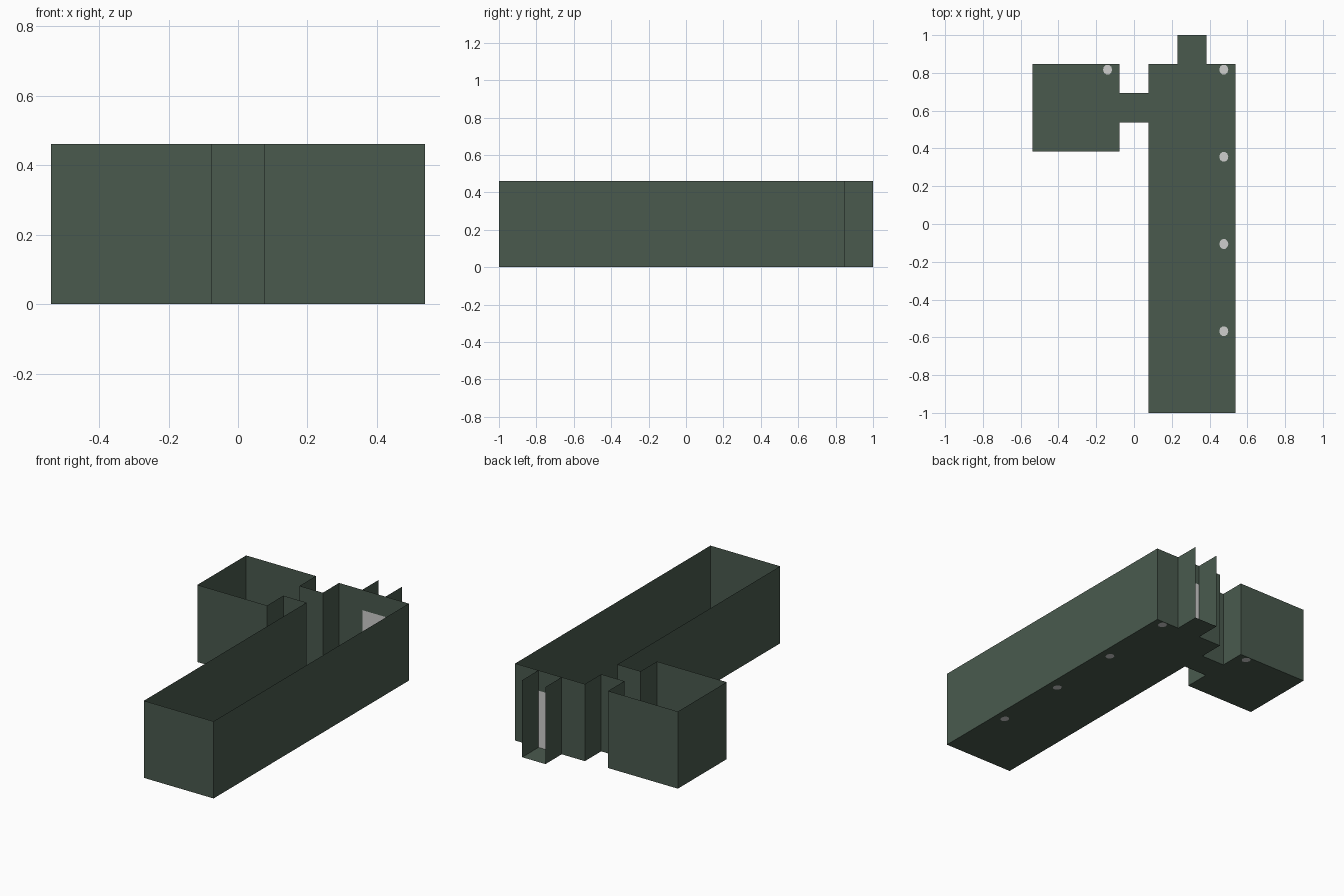
import bpy, bmesh, math

if "Cube" in bpy.data.objects:
    bpy.data.objects.remove(bpy.data.objects["Cube"])

C = 2 / 13          # one grid cell of the floor plan
H = 3 * C           # wall height
X0, Y0 = -3.5 * C, -1.0   # plan origin (left, front)


def material(name, rgb):
    m = bpy.data.materials.new(name)
    m.diffuse_color = (*rgb, 1)
    m.use_nodes = True
    m.node_tree.nodes["Principled BSDF"].inputs["Base Color"].default_value = m.diffuse_color
    return m


GREEN = material("dark green stone", (0.068, 0.102, 0.076))
GREY = material("light grey", (0.62, 0.62, 0.61))


def at(i, j, z=0.0):
    """Plan cell coordinates to world position."""
    return (X0 + i * C, Y0 + j * C, z)


def finish(name, bm):
    me = bpy.data.meshes.new(name)
    bm.to_mesh(me)
    bm.free()
    me.materials.append(GREEN)
    me.materials.append(GREY)
    ob = bpy.data.objects.new(name, me)
    bpy.context.collection.objects.link(ob)
    return ob


def walls(name, path, z0=0.0, z1=H, mat=0):
    """Thin wall sheet following a path of plan points."""
    bm = bmesh.new()
    low = [bm.verts.new(at(i, j, z0)) for i, j in path]
    top = [bm.verts.new(at(i, j, z1)) for i, j in path]
    for k in range(len(path) - 1):
        bm.faces.new((low[k], low[k + 1], top[k + 1], top[k])).material_index = mat
    return finish(name, bm)


def plain_floor(name, i, j):
    bm = bmesh.new()
    bm.faces.new([bm.verts.new(at(i + a, j + b)) for a, b in ((0, 0), (1, 0), (1, 1), (0, 1))])
    return finish(name, bm)


def spotted_floor(name, i, j):
    """3 x 3 cell floor tile with a small grey spot cut in near its back right corner."""
    bm = bmesh.new()
    outer = [bm.verts.new(at(i + a, j + b)) for a, b in ((0, 0), (3, 0), (3, 3), (0, 3))]
    cx, cy, _ = at(i + 3, j + 3)
    spot = []
    for k in range(10):
        t = math.tau * k / 10
        spot.append(bm.verts.new((cx - 0.063 + 0.024 * math.cos(t),
                                  cy - 0.029 + 0.027 * math.sin(t), 0)))
    edges = [bm.edges.new((ring[k], ring[(k + 1) % len(ring)]))
             for ring in (outer, spot) for k in range(len(ring))]
    bmesh.ops.triangle_fill(bm, edges=edges, use_beauty=True, normal=(0, 0, 1))
    # replace anything filled inside the spot by one grey face
    inside = [f for f in bm.faces if all(v in spot for v in f.verts)]
    bmesh.ops.delete(bm, geom=inside, context='FACES_ONLY')
    bm.faces.new(spot).material_index = 1
    return finish(name, bm)


# floors: long hall, side room, connecting passage, exit passage
for n in range(4):
    spotted_floor(f"hall_floor_{n + 1}", 4, 3 * n)
spotted_floor("side_room_floor", 0, 9)
plain_floor("passage_floor", 3, 10)
plain_floor("exit_floor", 5, 12)

# walls, left open where the passage joins the rooms
walls("hall_walls", [(4, 10), (4, 0), (7, 0), (7, 12), (6, 12)])
walls("hall_back_wall", [(5, 12), (4, 12), (4, 11)])
walls("side_room_walls", [(3, 11), (3, 12), (0, 12), (0, 9), (3, 9), (3, 10)])
for j in (10, 11):
    walls("passage_wall", [(3, j), (4, j)])
for i in (5, 6):
    walls("exit_wall", [(i, 12), (i, 13)])

# grey door with a green lintel above
DOOR_TOP = 0.34
walls("door", [(6, 12), (5, 12)], 0, DOOR_TOP, 1)
walls("door_lintel", [(6, 12), (5, 12)], DOOR_TOP, H)
